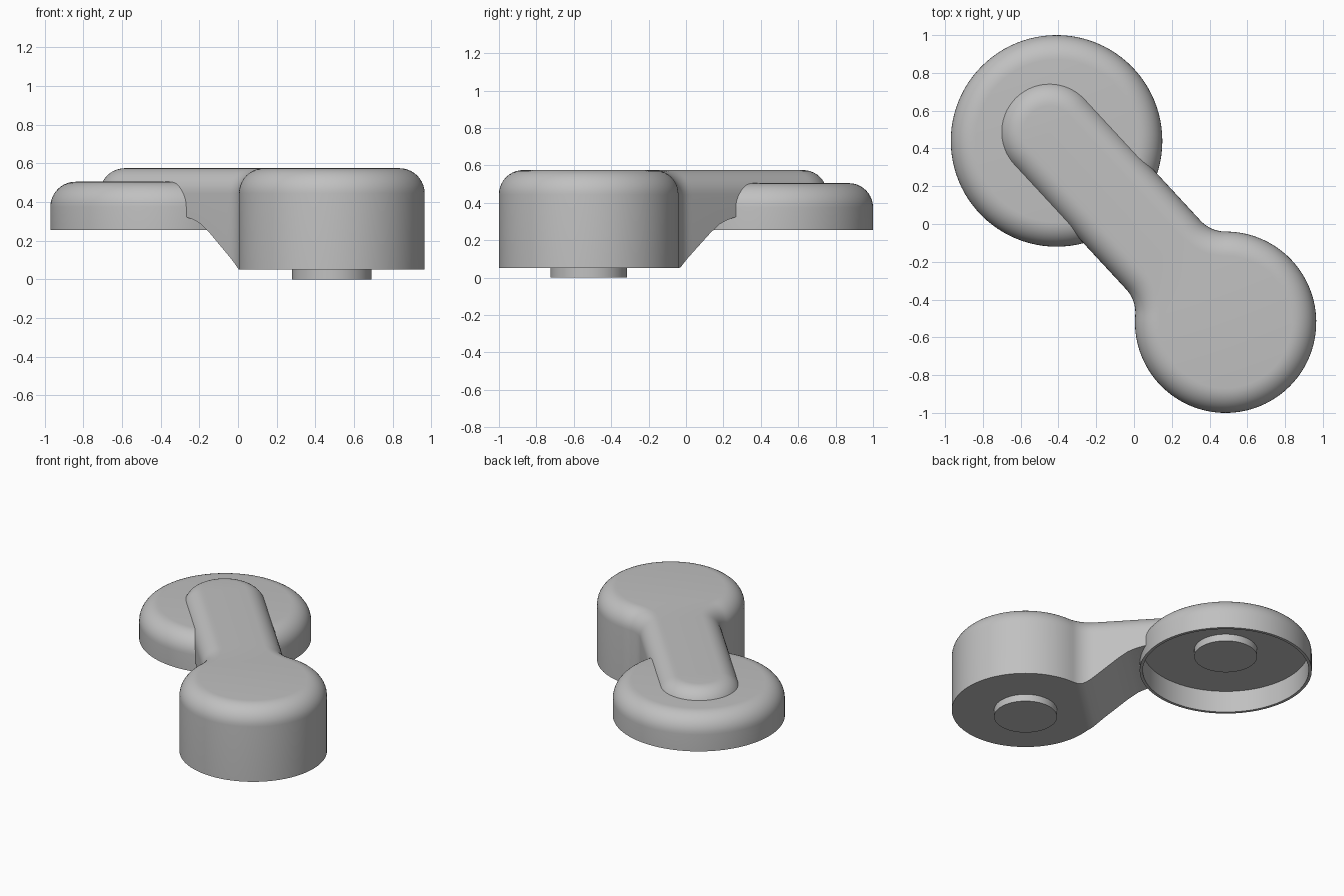
import bpy, bmesh
from math import sin, cos, asin, radians, pi
from mathutils import Vector

if "Cube" in bpy.data.objects:
    bpy.data.objects.remove(bpy.data.objects["Cube"])

# One plain grey for every part
grey = bpy.data.materials.new("plain_grey")
grey.use_nodes = True
grey.diffuse_color = (0.53, 0.53, 0.53, 1)
grey.node_tree.nodes["Principled BSDF"].inputs["Base Color"].default_value = grey.diffuse_color

HUB = Vector((0.485, -0.52, 0))
DISC = Vector((-0.41, 0.44, 0))
TIP = Vector((-0.447, 0.487, 0))
TOP, ROUND, STEPS = 0.575, 0.13, 10
HUB_R, ARM_R, NECK_R = 0.48, 0.268, 0.18


def finish(name, bm):
    bmesh.ops.recalc_face_normals(bm, faces=bm.faces)
    mesh = bpy.data.meshes.new(name)
    bm.to_mesh(mesh)
    bm.free()
    mesh.materials.append(grey)
    obj = bpy.data.objects.new(name, mesh)
    bpy.context.collection.objects.link(obj)
    bpy.ops.object.select_all(action="DESELECT")
    obj.select_set(True)
    bpy.context.view_layer.objects.active = obj
    bpy.ops.object.shade_smooth_by_angle(angle=radians(30))
    return obj


def lathe(name, centre, profile, segments=96):
    bm = bmesh.new()
    verts = [bm.verts.new((centre.x + r, centre.y, z)) for r, z in profile]
    edges = [bm.edges.new(pair) for pair in zip(verts, verts[1:])]
    bmesh.ops.spin(bm, geom=verts + edges, cent=centre, axis=(0, 0, 1),
                   angle=2 * pi, steps=segments, use_merge=True)
    bmesh.ops.remove_doubles(bm, verts=bm.verts, dist=0.0001)
    return finish(name, bm)


def cylinder(name, centre, r, low, high):
    return lathe(name, centre, [(0, low), (r, low), (r, high), (0, high)])


def fillet(top):
    """Inset and height of each step of the rounded upper edge."""
    angles = [pi / 2 * k / STEPS for k in range(STEPS + 1)]
    return [(ROUND * (1 - cos(a)), top - ROUND + ROUND * sin(a)) for a in angles]


def arc(cx, cy, r, start, end, n):
    angles = [start + (end - start) * k / n for k in range(n + 1)]
    return [(cx + r * cos(a), cy + r * sin(a)) for a in angles]


def half_outline(inset):
    """Half of the hub-and-arm outline, from hub back to arm tip."""
    phi = asin((ARM_R + NECK_R) / (HUB_R + NECK_R))
    neck = cos(phi) * (HUB_R + NECK_R)
    tip = (TIP - HUB).length
    hub = arc(0, 0, HUB_R - inset, pi, phi, 48)
    curve = arc(neck, ARM_R + NECK_R, NECK_R + inset, phi + pi, 1.5 * pi, 10)
    side = [(neck + (tip - neck) * k / 40, ARM_R - inset) for k in range(1, 40)]
    end = arc(tip, 0, ARM_R - inset, pi / 2, 0, 24)
    return hub + curve[1:] + side + end


def underside(s):
    """Height of the underside, rising from the hub to the disc."""
    path = [(0.38, 0.05), (0.41, 0.058), (0.45, 0.085), (0.64, 0.24),
            (0.71, 0.288), (0.76, 0.308), (0.82, 0.323), (0.9, 0.335)]
    if s <= path[0][0]:
        return path[0][1]
    for (a, za), (b, zb) in zip(path, path[1:]):
        if s <= b:
            return za + (zb - za) * (s - a) / (b - a)
    return path[-1][1]


# Hub and arm: stacked outlines with a rounded top edge
along = (TIP - HUB).normalized()
across = Vector((-along.y, along.x, 0))
bm = bmesh.new()


def ring(inset, height):
    half = half_outline(inset)
    points = half + [(s, -t) for s, t in reversed(half[1:-1])]
    return [bm.verts.new(HUB + along * s + across * t + Vector((0, 0, height(s))))
            for s, t in points]


rings = [ring(0, underside)]
rings += [ring(d, lambda s, z=z: z) for d, z in fillet(TOP)]
count = len(rings[0])
for low, high in zip(rings, rings[1:]):
    for i in range(count):
        j = (i + 1) % count
        bm.faces.new((low[i], low[j], high[j], high[i]))
# Close underside and top with strips running across
for cap in (rings[0], rings[-1]):
    for i in range(count // 2):
        corners = [cap[i], cap[i + 1], cap[-i - 1], cap[-i % count]]
        bm.faces.new(list(dict.fromkeys(corners)))
arm = finish("hub_and_arm", bm)

# Clear the arm out of the hollow under the disc
cutter = cylinder("hollow_cutter", DISC, 0.546, 0.1, 0.42)
cut = arm.modifiers.new("hollow", "BOOLEAN")
cut.operation = "DIFFERENCE"
cut.solver = "EXACT"
cut.object = cutter
bpy.ops.object.select_all(action="DESELECT")
bpy.context.view_layer.objects.active = arm
arm.select_set(True)
bpy.ops.object.modifier_apply(modifier=cut.name)
bpy.data.objects.remove(cutter)

# Hollow disc with a thin rim
DISC_R, DISC_LOW, DISC_TOP, CEILING = 0.56, 0.255, 0.505, 0.41
rim = DISC_R - 0.02
outer = [(DISC_R - d, z) for d, z in fillet(DISC_TOP)]
lathe("hollow_disc", DISC, [(0, CEILING), (rim, CEILING), (rim, DISC_LOW),
                            (DISC_R, DISC_LOW)] + outer + [(0, DISC_TOP)])

# Short round pins under the disc and the hub
cylinder("disc_pin", DISC, 0.205, 0.36, CEILING + 0.005)
cylinder("hub_pin", HUB, 0.205, 0, 0.055)
